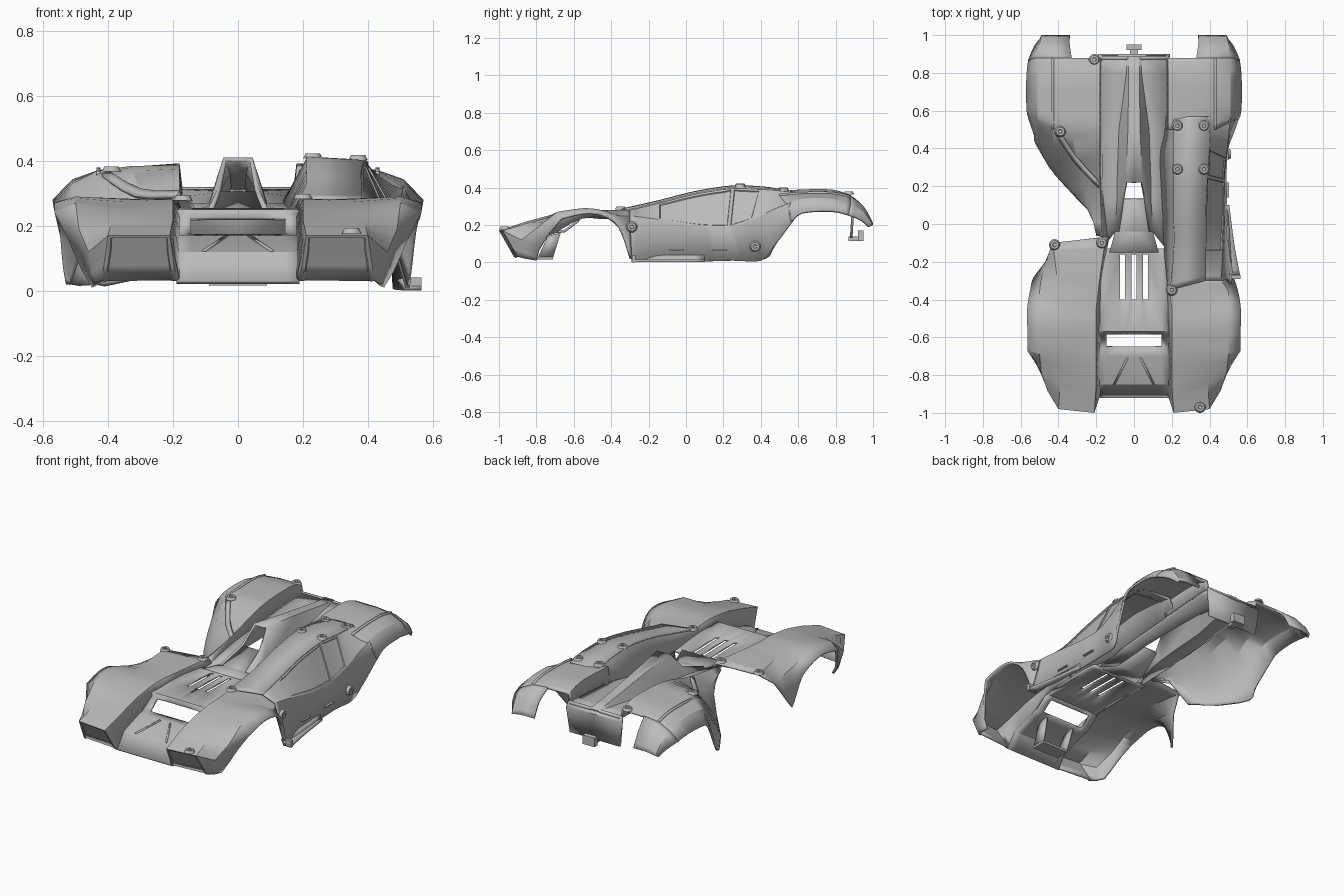
import bpy
import bmesh
from mathutils import Vector

cube = bpy.data.objects.get("Cube")
if cube:
    bpy.data.objects.remove(cube)

grey = bpy.data.materials.new("body grey")
grey.use_nodes = True
COLOUR = (0.5, 0.5, 0.5, 1)
grey.diffuse_color = COLOUR
grey.node_tree.nodes["Principled BSDF"].inputs["Base Color"].default_value = COLOUR


def finish(name, bm):
    mesh = bpy.data.meshes.new(name)
    bm.to_mesh(mesh)
    bm.free()
    mesh.materials.append(grey)
    obj = bpy.data.objects.new(name, mesh)
    bpy.context.collection.objects.link(obj)
    return obj


def smooth_rows(rows, steps, hard):
    """Curve the sheet along its rows; the first `hard` spans stay straight."""
    out, last = [], len(rows) - 1
    for i in range(last):
        before = i if i <= hard else i - 1
        after = i + 1 if i < hard else min(i + 2, last)
        for k in range(steps):
            t = k / steps
            row = []
            for p0, p1, p2, p3 in zip(rows[before], rows[i], rows[i + 1], rows[after]):
                if i < hard:
                    row.append(p1.lerp(p2, t))
                else:
                    a, b = (p2 - p0) / 2, (p3 - p1) / 2
                    d = p2 - p1
                    row.append(p1 + a * t + (3 * d - 2 * a - b) * t**2 + (a + b - 2 * d) * t**3)
            out.append(row)
    return out + [rows[last]]


def shell(name, rows, side=1, steps=1, hard=0, panels=(), hole=None, mirror=False, thick=0.014):
    """Thin sheet through rows of points given in hundredths of a unit."""
    rows = [[Vector((x * side, y, z)) / 100 for x, y, z in row] for row in rows]
    rows = smooth_rows(rows, steps, hard)
    bm = bmesh.new()
    grid = [[bm.verts.new(p) for p in row] for row in rows]
    faces = {}
    for r in range(len(grid) - 1):
        for c in range(len(grid[r]) - 1):
            quad = (grid[r][c], grid[r][c + 1], grid[r + 1][c + 1], grid[r + 1][c])
            centre = sum((v.co for v in quad), Vector()) / 4
            if not (hole and hole(centre)):
                faces[r, c] = bm.faces.new(quad)
    bm.normal_update()
    if sum(f.normal.z for f in bm.faces) < 0:
        bmesh.ops.reverse_faces(bm, faces=bm.faces[:])
        bm.normal_update()
    # Recessed panels such as lamps and windows
    for start, end, column in panels:
        chosen = [faces[r, column] for r in range(start * steps, end * steps)]
        bmesh.ops.inset_region(bm, faces=chosen, thickness=0.012, depth=0)
        bmesh.ops.inset_region(bm, faces=chosen, thickness=0.004, depth=-0.005)
    obj = finish(name, bm)
    if mirror:
        obj.modifiers.new("Mirror", "MIRROR").merge_threshold = 0.001
    solid = obj.modifiers.new("Solidify", "SOLIDIFY")
    solid.thickness = thick
    solid.offset = -1
    return obj


def box(name, low, high):
    bm = bmesh.new()
    bmesh.ops.create_cube(bm, size=1)
    for v in bm.verts:
        v.co = Vector([(l if c < 0 else h) / 100 for c, l, h in zip(v.co, low, high)])
    return finish(name, bm)


def bolt(name, position, direction=(0, 0, 1)):
    bm = bmesh.new()
    bmesh.ops.create_cone(bm, cap_ends=True, segments=20, radius1=0.03, radius2=0.022, depth=0.016)
    top = max(bm.faces, key=lambda f: f.calc_center_median().z)
    bmesh.ops.inset_region(bm, faces=[top], thickness=0.011, depth=0)
    bmesh.ops.inset_region(bm, faces=[top], thickness=0.002, depth=-0.005)
    obj = finish(name, bm)
    obj.location = Vector(position) / 100
    obj.rotation_euler = Vector(direction).to_track_quat("Z", "Y").to_euler()


# Front fenders: lamp face, nose top, then the wheel arch
front = [
    [(18, -91, 3), (19, -92, 3), (42, -90, 3), (44, -86, 2), (45, -80, 1)],
    [(18, -91, 4), (21, -100, 17), (40, -98, 17), (46, -88, 12), (48, -79, 6)],
    [(18, -85, 11), (20, -85, 22), (39, -85, 21), (49, -79, 19), (52, -74, 15)],
    [(18, -70, 16), (20, -70, 26), (37, -70, 25), (50, -69, 27), (56.5, -67, 24)],
    [(18, -56, 24), (20, -55, 28), (30, -55, 28), (50, -55, 29), (56.5, -55, 27)],
    [(17, -45, 24), (20, -45, 28), (36, -45, 28), (50, -45, 28), (56.5, -44, 26)],
    [(17, -36, 24), (19, -36, 28), (39, -36, 28), (50, -36, 25), (55, -35, 19)],
]
left_end = [(17, -30, 24), (19, -30, 28), (38, -30, 28), (46, -30, 25), (53, -29, 2)]
right_end = [
    [(17, -28, 24), (18, -28, 28), (41, -26, 28), (49, -29, 23), (54, -30, 8)],
    [(13, -7, 25), (15, -7, 28), (43, -10, 27), (47, -20, 18), (53, -28, 2)],
]
shell("front_fender_left", front + [left_end], 1, 3, 3, [(0, 1, 1)])
shell("front_fender_right", front + right_end, -1, 3, 3, [(0, 1, 1)])

# Hood with a wide intake and three vent slots
hood_profile = [(-92, 3), (-85, 12), (-70, 17), (-65, 17.5), (-58.5, 22.5),
                (-57, 25), (-40, 25.5), (-16, 25), (-13, 24.5)]
hood_columns = (19, 14.5, 7.5, 4.8, 1.4, 0)


def hood_hole(p):
    intake = -0.65 < p.y < -0.59 and p.x < 0.145
    slots = -0.4 < p.y < -0.16 and (p.x < 0.014 or 0.048 < p.x < 0.075)
    return intake or slots


shell("hood", [[(x, y, z) for x in hood_columns] for y, z in hood_profile],
      hole=hood_hole, mirror=True)
shell("hood_crease", [[(11, -85, 12.5), (10, -85, 12.5)], [(4, -71, 17.2), (3, -71, 17.2)]],
      mirror=True, thick=0.008)
box("intake_ledge", (-9, -80, 1.6), (9, -71, 3))
for side in (1, -1):
    shell("ledge_bracket", [[(8, -79, 3), (9, -74, 14)], [(8, -71, 3), (9, -67, 16)]], side)

# Rear fenders: the right one sweeps down into a cut-away cockpit side
rear = [
    [(17, 88, 31), (18, 88, 36), (33, 88, 36), (43, 88, 35), (51, 88, 31), (56, 87, 26)],
    [(17, 78, 31), (18, 78, 39), (33, 78, 38), (43, 78, 37), (51, 78, 34), (57, 78, 28)],
    [(17, 62, 30), (18, 62, 39), (33, 62, 38), (43, 62, 37), (51, 62, 34), (57, 62, 27)],
    [(17, 50, 29), (18, 50, 38), (33, 50, 38), (43, 50, 36), (51, 54, 31), (56, 56, 22)],
]
sweep = [
    [(17, 40, 28), (18, 40, 36), (31, 38, 33), (42, 38, 25), (50, 42, 16), (53, 47, 9)],
    [(17, 22, 27), (18, 22, 31), (26, 20, 22), (34, 20, 12), (45, 30, 5), (52, 42, 2)],
    [(14, -7, 25), (17, -7, 26), (20, -6, 25), (22, 5, 20), (30, 13, 4), (42, 26, 2)],
]
shell("rear_fender_left", rear, 1, 3)
shell("rear_fender_right", rear + sweep, -1, 3)
tail = [
    rear[0][2:],
    [(34, 95, 30), (43, 95, 30), (50, 95, 27), (53, 94, 23)],
    [(34, 100, 21), (43, 100, 21), (49, 100, 20), (50, 98, 19)],
]
for side, word in ((1, "left"), (-1, "right")):
    shell("rear_fender_tail_" + word, tail, side, 3)
    # Raised rib running over the fender
    shell("fender_rib_" + word, [[(x + w, y, z + 0.7) for w in (-0.6, 0.6)]
                                 for x, y, z in (row[3] for row in rear)], side, 3)
shell("diagonal_rib", [[(40, 49, 37.2), (42, 48, 35.7)], [(30, 34, 31.5), (32, 33, 29.5)],
                       [(18, 21, 31), (19, 19, 29.5)]], -1, 3)

# Cockpit pod: inner wall, roof, windows and door down to the sill
pod = [
    [(17, -35, 24), (19, -35, 28), (38, -30, 28), (46, -30, 25), (53, -29, 1)],
    [(16, -15, 25), (21, -15, 32.5), (38, -15, 31.5), (47, -15, 23), (51, -15, 0.5)],
    [(15, 5, 25), (21, 5, 37.5), (38, 5, 36.5), (48, 5, 19.5), (49.5, 5, 0.5)],
    [(14, 25, 27), (21, 25, 40.5), (39, 25, 39.5), (48, 23, 19), (49, 25, 1)],
    [(14, 38, 28), (21, 40, 40), (40, 40, 39), (49, 36, 23), (50, 40, 1)],
    [(16, 47, 29), (21, 48, 39), (40, 48, 38.5), (50, 46, 28), (52.5, 47, 9)],
    [(17, 57, 31), (21, 57, 37.5), (39, 57, 37.5), (51, 56, 32), (56, 57, 23)],
]
shell("cockpit_pod", pod, 1, 4, 0, [(1, 3, 2), (3, 4, 2)])
shell("roof_panel", [[(x, y, z + 0.7) for x, y, z in row[1:3]] for row in pod], 1, 4, thick=0.009)
shell("side_sill", [[(51, -29, 4), (52, -29, 1.5), (56.5, -29, 1.5)],
                    [(50, -10, 4), (51, -10, 1.5), (53, -10, 1.5)],
                    [(49, 10, 4), (49.5, 10, 1.5), (50.5, 10, 1.5)]], 1, 3)
box("sill_tab", (51, -29, 0), (56.5, -27, 4))
for y in (-5, 18):
    box("door_slot_trim", (49, y - 4, 6.5), (50.4, y + 4, 7.2))

# Rear deck rising into a central spine, with an open hoop at its front
deck = [
    [(16, -12, 24.5), (10, -4, 24), (9, -4, 25), (0, -4, 25)],
    [(17, 13, 26), (9, 13, 26), (6.5, 13, 31), (0, 13, 31)],
    [(17, 22, 27), (9, 22, 27), (4.5, 22, 41), (0, 22, 41)],
    [(17, 50, 29), (8, 50, 28), (3.2, 50, 37), (0, 50, 37)],
    [(17, 80, 31), (4, 80, 30.5), (2.8, 80, 32.5), (0, 80, 32.5)],
    [(17, 89, 31.5), (4, 89, 31.5), (2.8, 89, 32), (0, 89, 32)],
]
shell("rear_deck_and_spine", deck, mirror=True,
      hole=lambda p: p.y < 0.22 and p.x < 0.045)
shell("cockpit_bridge", [[(13, -15, 25), (0, -15, 25)], [(10, -4, 24), (0, -4, 24)],
                         [(6.5, 13, 30.5), (0, 13, 30.5)]], mirror=True)

# Tail panel and tow hook
shell("tail_panel", [[(18, 88, 32), (0, 88, 32)], [(19, 90, 29), (0, 90, 29)],
                     [(17, 89, 13), (0, 89, 13)]], mirror=True)
box("tow_hook_arm", (-2, 87, 11.5), (2, 95, 14))
box("tow_hook_tip", (-4, 92, 11.5), (4, 95, 17))

# Bolts on top and on the door side
top_bolts = [(-21, 87, 37), (-39, 49, 37.5), (23, 52, 39.3), (37, 52, 39), (23, 29, 41.5),
             (37, 29, 41), (-42, -11, 27.6), (-17, -10, 28.5), (20, -35, 29), (35, -97, 18.5)]
for spot in top_bolts:
    bolt("top_bolt", spot)
for spot in ((51, -29, 19), (50.5, 37, 8.5)):
    bolt("door_bolt", spot, (1, 0, 0))

bpy.ops.object.select_all(action="SELECT")
bpy.context.view_layer.objects.active = bpy.data.objects["hood"]
bpy.ops.object.shade_smooth_by_angle(angle=0.4)
